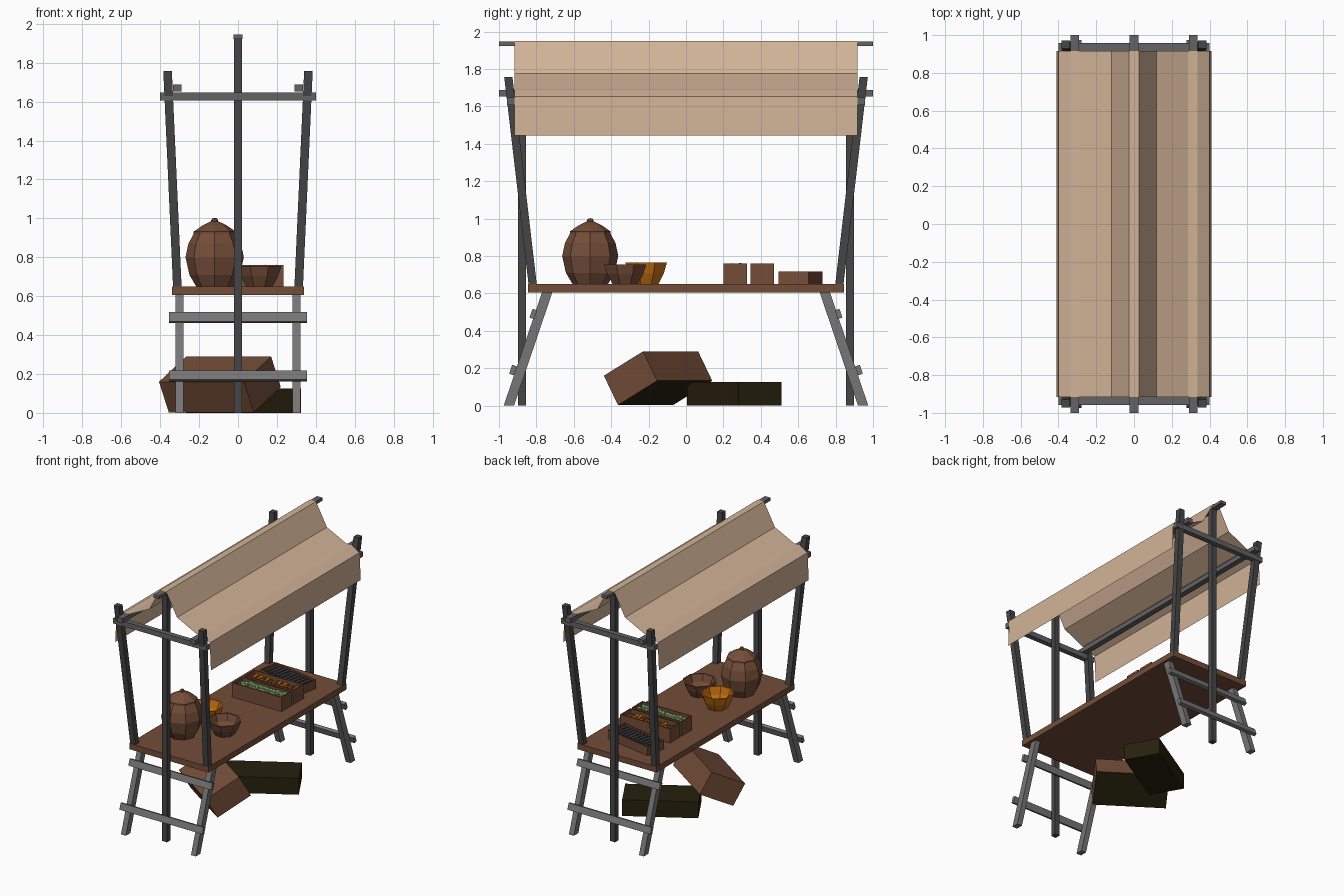
import bpy, bmesh, math, random
from mathutils import Vector, Matrix

if "Cube" in bpy.data.objects:
    bpy.data.objects.remove(bpy.data.objects["Cube"])

random.seed(4)

def mat(name, r, g, b):
    m = bpy.data.materials.new(name)
    m.diffuse_color = (r, g, b, 1)
    m.use_nodes = True
    m.node_tree.nodes["Principled BSDF"].inputs["Base Color"].default_value = m.diffuse_color
    return m

WOOD = mat("brown wood", .175, .075, .04)
POST = mat("dark grey timber", .062, .062, .064)
RAIL = mat("grey timber", .125, .125, .128)
TRESTLE = mat("light grey timber", .18, .18, .18)
CLOTH = mat("tan cloth", .64, .45, .31)
ORANGE = mat("orange", .56, .16, .006)
GREEN = mat("leaf green", .32, .52, .2)
OLIVE = mat("dark olive", .02, .015, .004)

def finish(name, bm, *mats):
    bmesh.ops.remove_doubles(bm, verts=bm.verts, dist=1e-5)
    bmesh.ops.recalc_face_normals(bm, faces=bm.faces)
    me = bpy.data.meshes.new(name)
    bm.to_mesh(me)
    bm.free()
    for m in mats:
        me.materials.append(m)
    ob = bpy.data.objects.new(name, me)
    bpy.context.collection.objects.link(ob)
    return ob

def hexa(bm, o, u, v, w):
    """Box from a corner and three edge vectors."""
    o, u, v, w = map(Vector, (o, u, v, w))
    p = [bm.verts.new(o + u * i + v * j + w * k) for k in (0, 1) for j in (0, 1) for i in (0, 1)]
    return [bm.faces.new([p[i] for i in f]) for f in
            ((0, 1, 3, 2), (4, 5, 7, 6), (0, 1, 5, 4), (2, 3, 7, 6), (0, 2, 6, 4), (1, 3, 7, 5))]

def box(name, c, s, m, rx=0, rz=0):
    bm = bmesh.new()
    hexa(bm, (-s[0]/2, -s[1]/2, -s[2]/2), (s[0], 0, 0), (0, s[1], 0), (0, 0, s[2]))
    bm.transform(Matrix.Translation(c) @ Matrix.Rotation(rz, 4, 'Z') @ Matrix.Rotation(rx, 4, 'X'))
    return finish(name, bm, m)

def beam(name, a, b, sx, sy, m):
    """Leaning beam with level ends."""
    bm = bmesh.new()
    a, b = Vector(a), Vector(b)
    hexa(bm, a - Vector((sx/2, sy/2, 0)), (sx, 0, 0), (0, sy, 0), b - a)
    return finish(name, bm, m)

def lathe(name, c, prof, m, n=8, off=math.pi/8):
    bm = bmesh.new()
    rings = [[bm.verts.new((c[0] + r*math.cos(off + math.tau*i/n),
                            c[1] + r*math.sin(off + math.tau*i/n), z)) for i in range(n)]
             for r, z in prof]
    for A, B in zip(rings, rings[1:]):
        for i in range(n):
            j = (i + 1) % n
            bm.faces.new((A[i], A[j], B[j], B[i]))
    bmesh.ops.dissolve_degenerate(bm, edges=bm.edges, dist=1e-5)
    return finish(name, bm, m)

def crate(name, c, s, rz=0, depth=.04):
    """Open topped crate standing on the table."""
    bm = bmesh.new()
    top = hexa(bm, (-s[0]/2, -s[1]/2, 0), (s[0], 0, 0), (0, s[1], 0), (0, 0, s[2]))[1]
    bmesh.ops.recalc_face_normals(bm, faces=bm.faces)
    bmesh.ops.inset_region(bm, faces=[top], thickness=.014)
    r = bmesh.ops.extrude_face_region(bm, geom=[top])
    bmesh.ops.translate(bm, vec=(0, 0, -depth), verts=[g for g in r['geom'] if isinstance(g, bmesh.types.BMVert)])
    if top.is_valid:
        bm.faces.remove(top)
    bm.transform(Matrix.Translation(c) @ Matrix.Rotation(rz, 4, 'Z'))
    return finish(name, bm, WOOD)

# table top
box("table_top", (0, 0, .6275), (.68, 1.69, .045), WOOD)

# trestles and posts, mirrored on both ends
for s, end in ((-1, "front"), (1, "back")):
    for t, side in ((-1, "left"), (1, "right")):
        beam(f"{end}_{side}_leg", (t*.30, s*.947, 0), (t*.30, s*.742, .606), .042, .055, TRESTLE)
        beam(f"{end}_{side}_post", (t*.312, s*.82, .65), (t*.362, s*.95, 1.757), .044, .044, POST)
    for y, z in ((.925, .19), (.816, .49)):
        box(f"{end}_rung", (0, s*y, z), (.71, .026, .05), TRESTLE, rx=s*.33)
    box(f"{end}_centre_post", (0, s*.877, .963), (.042, .044, 1.925), POST)
    box(f"{end}_cross_bar", (0, s*.937, 1.626), (.80, .04, .04), RAIL)

# roof poles
box("ridge_pole", (0, 0, 1.934), (.046, 2, .024), RAIL)
for t in (-1, 1):
    box("eave_pole", (t*.313, 0, 1.67), (.044, 2, .036), RAIL)

# canopy sheet
half = [(.026, 1.949), (.12, 1.775), (.285, 1.694), (.336, 1.691), (.40, 1.653), (.41, 1.443)]
prof = [(-x, z) for x, z in reversed(half)] + half
bm = bmesh.new()
rows = [[bm.verts.new((x, y, z)) for x, z in prof] for y in (-.917, .917)]
for i in range(len(prof) - 1):
    bm.faces.new((rows[0][i], rows[0][i+1], rows[1][i+1], rows[1][i]))
finish("canopy", bm, CLOTH)

# jar with lid
lathe("jar", (-.12, -.512), [(0, .65), (.095, .65), (.13, .71), (.15, .80), (.135, .87), (.105, .925), (0, .925)], WOOD, off=0)
lathe("jar_lid", (-.12, -.512), [(0, .92), (.108, .92), (.108, .932), (.06, .965), (.018, .985), (.018, .99), (.012, 1.0), (0, 1.002)], WOOD, off=0)

# bowls
def bowl(name, c, r, h, m):
    z = .65
    lathe(name, c, [(0, z), (r*.6, z), (r*.85, z+h*.5), (r, z+h), (r*.9, z+h), (r*.74, z+h*.5), (r*.5, z+.02), (0, z+.02)], m)
bowl("brown_bowl", (.11, -.325), .122, .105, WOOD)
bowl("orange_bowl", (-.12, -.213), .12, .114, ORANGE)

# produce crates and cutlery tray
crate("greens_crate", (.022, .2625, .65), (.425, .125, .11))
crate("roots_crate", (.022, .4075, .65), (.425, .125, .11))
crate("tray", (0, .613, .65), (.40, .163, .068), -.19)

# greens
bm = bmesh.new()
for i in range(13):
    for y in (.238, .287):
        p = Vector((-.155 + i*.0295, y + random.uniform(-.008, .008), .737 + random.uniform(-.004, .006)))
        bmesh.ops.create_icosphere(bm, subdivisions=1, radius=.021, matrix=Matrix.Translation(p) @ Matrix.Rotation(random.random()*3, 4, 'Z'))
finish("greens", bm, GREEN)

# roots
bm = bmesh.new()
for i in range(11):
    m = Matrix.Translation((-.15 + i*.0345, .4075, .733)) @ Matrix.Rotation(random.uniform(-.3, .3), 4, 'Z') @ Matrix.Rotation(math.pi/2*random.choice((-1, 1)), 4, 'X')
    bmesh.ops.create_cone(bm, cap_ends=True, segments=6, radius1=.016, radius2=.004, depth=.085, matrix=m)
finish("roots", bm, ORANGE)

# dark sticks in the tray
for i in range(10):
    d = -.16 + i*.0355
    box("tray_stick", (d*math.cos(.19), .613 - d*math.sin(.19), .698), (.022, .12, .034), POST, rz=-.19 + random.uniform(-.08, .08))

# closed box on the ground
bm = bmesh.new()
hexa(bm, (.325, .28, 0), (-.135, .23, 0), (-.46, -.275, 0), (0, 0, .126))
finish("ground_box", bm, OLIVE)

# tipped box leaning on it, with a dark base
bm = bmesh.new()
faces = hexa(bm, (.22, -.155, .133), (-.436, .295, 0), (-.14, -.209, -.13), (-.05, -.075, .157))
faces[0].material_index = 1
finish("tipped_box", bm, WOOD, OLIVE)
